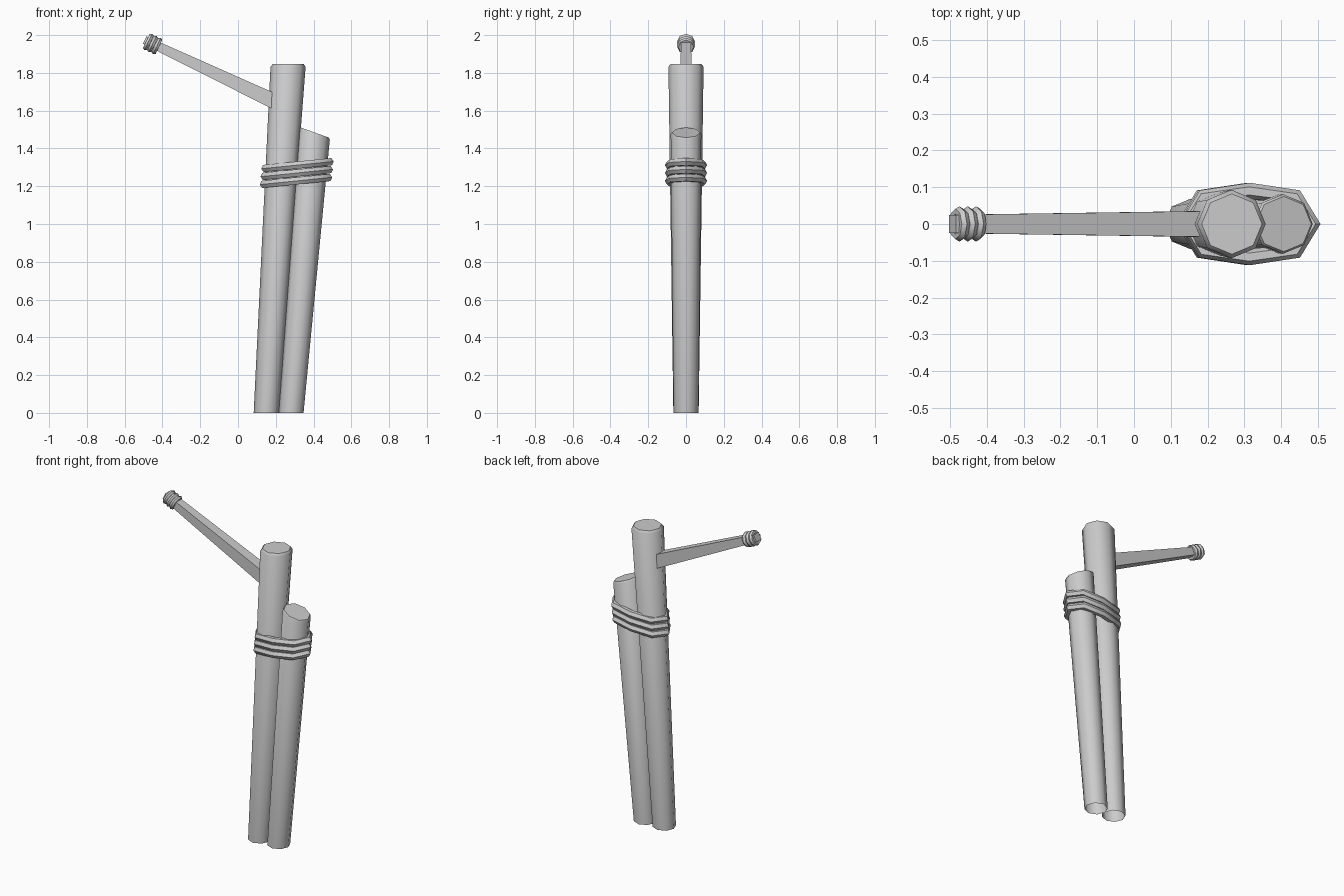
import bpy, math
from mathutils import Vector

if "Cube" in bpy.data.objects:
    bpy.data.objects.remove(bpy.data.objects["Cube"])


def mesh_object(name, rings, loop=False, caps=(False, False), smooth=True):
    """Bridge a list of equal-sized vertex rings into one object."""
    n, count = len(rings[0]), len(rings)
    verts = [p for r in rings for p in r]
    faces = []
    for i in range(count if loop else count - 1):
        a, b = i * n, ((i + 1) % count) * n
        faces += [(a + k, a + (k + 1) % n, b + (k + 1) % n, b + k) for k in range(n)]
    if caps[0]:
        faces.append(tuple(reversed(range(n))))
    if caps[1]:
        faces.append(tuple(range((count - 1) * n, count * n)))
    me = bpy.data.meshes.new(name)
    me.from_pydata(verts, [], faces)
    ob = bpy.data.objects.new(name, me)
    bpy.context.collection.objects.link(ob)
    if smooth:
        bpy.ops.object.select_all(action='DESELECT')
        ob.select_set(True)
        bpy.context.view_layer.objects.active = ob
        bpy.ops.object.shade_smooth_by_angle(angle=math.radians(50))
    return ob


def post_ring(x, z, r, slope=0.0):
    """Octagon around a post, sheared in z by slope."""
    pts = []
    for k in range(8):
        a = k * math.tau / 8
        dx = r * math.cos(a)
        pts.append(Vector((x + dx, r * math.sin(a), z + slope * dx)))
    return pts


def rope(name, centre, u, v, path, radius, sides=6):
    """Closed rope along a path of (u, v) offsets."""
    w = u.cross(v)
    n = len(path)
    pts = [u * p[0] + v * p[1] for p in path]
    rings = []
    for i, p in enumerate(pts):
        t0 = (p - pts[i - 1]).normalized()
        t1 = (pts[(i + 1) % n] - p).normalized()
        out = (t0 + t1).normalized().cross(w)
        rings.append([centre + p + radius * (out * math.cos(k * math.tau / sides)
                      + w * math.sin(k * math.tau / sides)) for k in range(sides)])
    return mesh_object(name, rings, loop=True)


# Two leaning posts, open underneath, with a chamfered top
mesh_object("tall_post", [post_ring(0.15, 0, 0.067), post_ring(0.265, 1.832, 0.093),
                          post_ring(0.266, 1.847, 0.082)], caps=(False, True))
mesh_object("short_post", [post_ring(0.281, 0, 0.066), post_ring(0.405, 1.475, 0.081, -0.36),
                           post_ring(0.407, 1.484, 0.075, -0.36)], caps=(False, True))

# Tapered square arm
d = Vector((-0.904, 0, 0.428))
up = Vector((0.428, 0, 0.904))
side = Vector((0, 1, 0))


def arm_ring(c, hy, hz):
    return [c + side * (sy * hy) + up * (sz * hz)
            for sy, sz in ((-1, -1), (-1, 1), (1, 1), (1, -1))]


mesh_object("arm", [arm_ring(Vector((0.25, 0, 1.622)), 0.036, 0.042),
                    arm_ring(Vector((-0.494, 0, 1.974)), 0.025, 0.022)],
            caps=(True, True), smooth=False)

# Three rope turns binding the posts
u = Vector((0.995, 0, 0.1)).normalized()
half = [(0.171, 0), (0.125, 0.073), (0, 0.09), (-0.125, 0.073)]
loop_path = half + [(-x, -y) for x, y in half]
for i in range(3):
    rope(f"post_binding_{i + 1}", Vector((0.307 + 0.004 * i, 0, 1.228 + 0.042 * i)),
         u, side, loop_path, 0.022)

# Three rope turns near the arm tip
circle = [(0.034 * math.cos(k * math.tau / 8), 0.034 * math.sin(k * math.tau / 8))
          for k in range(8)]
for i in range(3):
    rope(f"arm_binding_{i + 1}", Vector((-0.452, 0, 1.953)) + d * (0.025 * (i - 1)),
         up, side, circle, 0.014)
